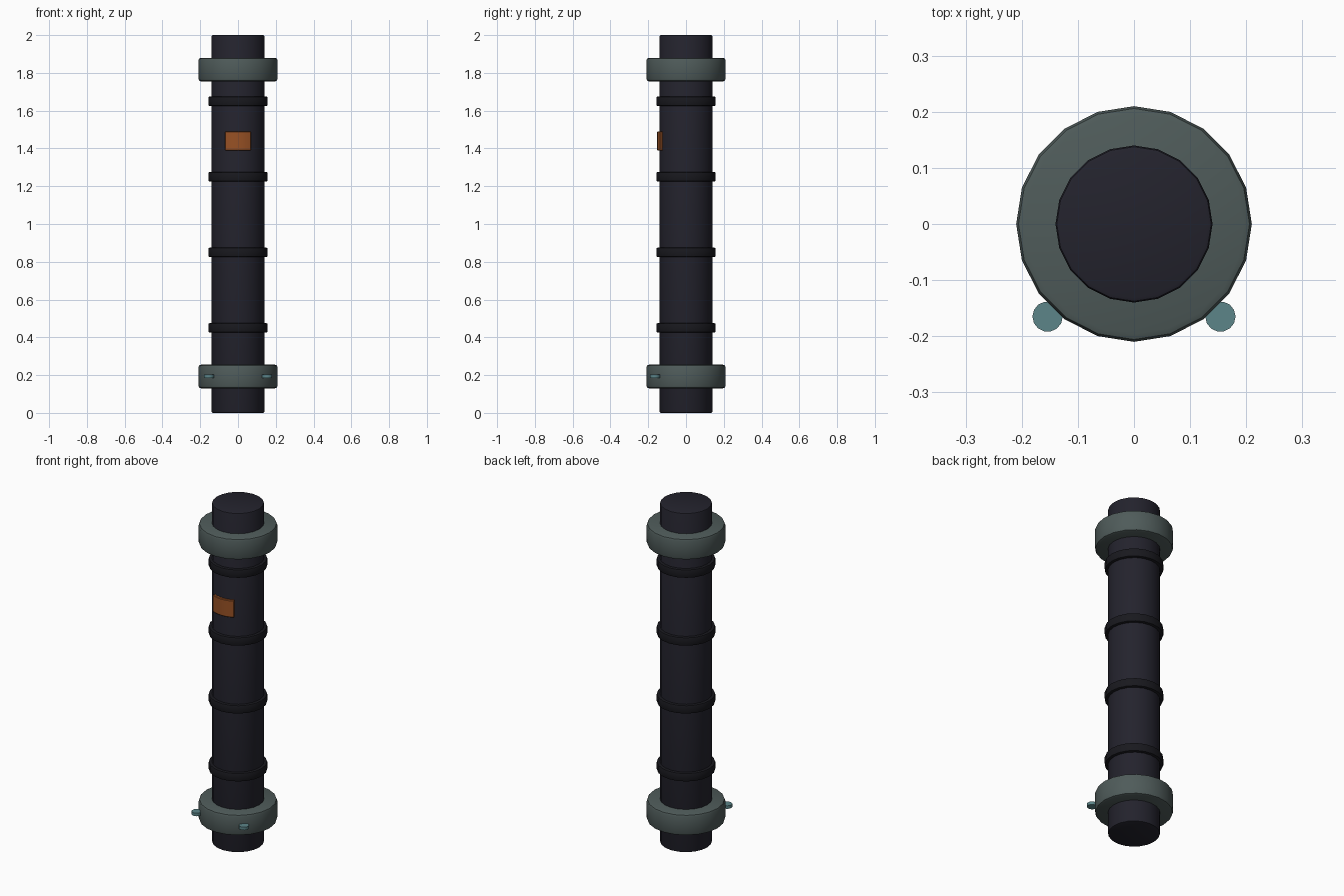
import bpy, bmesh, math

if "Cube" in bpy.data.objects:
    bpy.data.objects.remove(bpy.data.objects["Cube"])


def material(name, rgb):
    m = bpy.data.materials.new(name)
    m.diffuse_color = (*rgb, 1)
    m.use_nodes = True
    m.node_tree.nodes["Principled BSDF"].inputs["Base Color"].default_value = m.diffuse_color
    return m


DARK = material("dark_navy", (0.0170, 0.0165, 0.026))
BLACK = material("near_black", (0.0095, 0.0095, 0.013))
GREY = material("grey_green", (0.078, 0.105, 0.102))
ORANGE = material("burnt_orange", (0.31, 0.082, 0.018))
TEAL = material("dusty_teal", (0.107, 0.235, 0.25))


def finish(bm, name, mat, bevel=0.0, segments=2, angle=35):
    bmesh.ops.recalc_face_normals(bm, faces=bm.faces)
    if bevel:
        sharp = [e for e in bm.edges if e.calc_face_angle(0) > math.radians(60)]
        bmesh.ops.bevel(bm, geom=sharp, offset=bevel, segments=segments,
                        profile=0.5, affect='EDGES')
    mesh = bpy.data.meshes.new(name)
    bm.to_mesh(mesh)
    bm.free()
    mesh.materials.append(mat)
    obj = bpy.data.objects.new(name, mesh)
    bpy.context.collection.objects.link(obj)
    bpy.ops.object.select_all(action='DESELECT')
    obj.select_set(True)
    bpy.context.view_layer.objects.active = obj
    bpy.ops.object.shade_smooth_by_angle(angle=math.radians(angle))
    return obj


def cylinder(name, radius, z0, z1, mat, bevel, sides=20, x=0, y=0):
    bm = bmesh.new()
    ring = [bm.verts.new((x + radius * math.cos(2 * math.pi * i / sides),
                          y + radius * math.sin(2 * math.pi * i / sides), z0))
            for i in range(sides)]
    base = bm.faces.new(ring)
    top = bmesh.ops.extrude_face_region(bm, geom=[base])["geom"]
    bmesh.ops.translate(bm, vec=(0, 0, z1 - z0),
                        verts=[v for v in top if isinstance(v, bmesh.types.BMVert)])
    # extrusion keeps the base face when it has no neighbours; add it only if missing
    if not any(all(abs(v.co.z - z0) < 1e-6 for v in f.verts) for f in bm.faces):
        bm.faces.new(ring)
    return finish(bm, name, mat, bevel)


# Main pipe
cylinder("pipe", 0.14, 0, 2, DARK, 0.008)

# Heavy collars near both ends
for name, z in (("lower_collar", 0.1925), ("upper_collar", 1.8175)):
    cylinder(name, 0.21, z - 0.0625, z + 0.0625, GREY, 0.014)

# Thin bands along the pipe
for i in range(4):
    z = 0.45 + 0.4 * i
    cylinder(f"band_{i + 1}", 0.157, z - 0.025, z + 0.025, BLACK, 0.007)

# Curved label plate wrapped on the front
bm = bmesh.new()
N, HALF = 6, math.radians(27)
rows = []
for i in range(N + 1):
    a = -math.pi / 2 - HALF + 2 * HALF * i / N
    rows.append([bm.verts.new((r * math.cos(a), r * math.sin(a), z))
                 for r, z in ((0.136, 1.39), (0.153, 1.39), (0.153, 1.49), (0.136, 1.49))])
for a, b in zip(rows, rows[1:]):
    for k in range(4):
        bm.faces.new((a[k], b[k], b[(k + 1) % 4], a[(k + 1) % 4]))
bm.faces.new(rows[0])
bm.faces.new(rows[-1])
finish(bm, "label_plate", ORANGE, 0.003, 1)

# Small flat studs on the lower collar, front left and front right
for side, s in (("left", -1), ("right", 1)):
    cylinder(f"stud_{side}", 0.027, 0.184, 0.202, TEAL, 0.0, 14, s * 0.154, -0.165)
